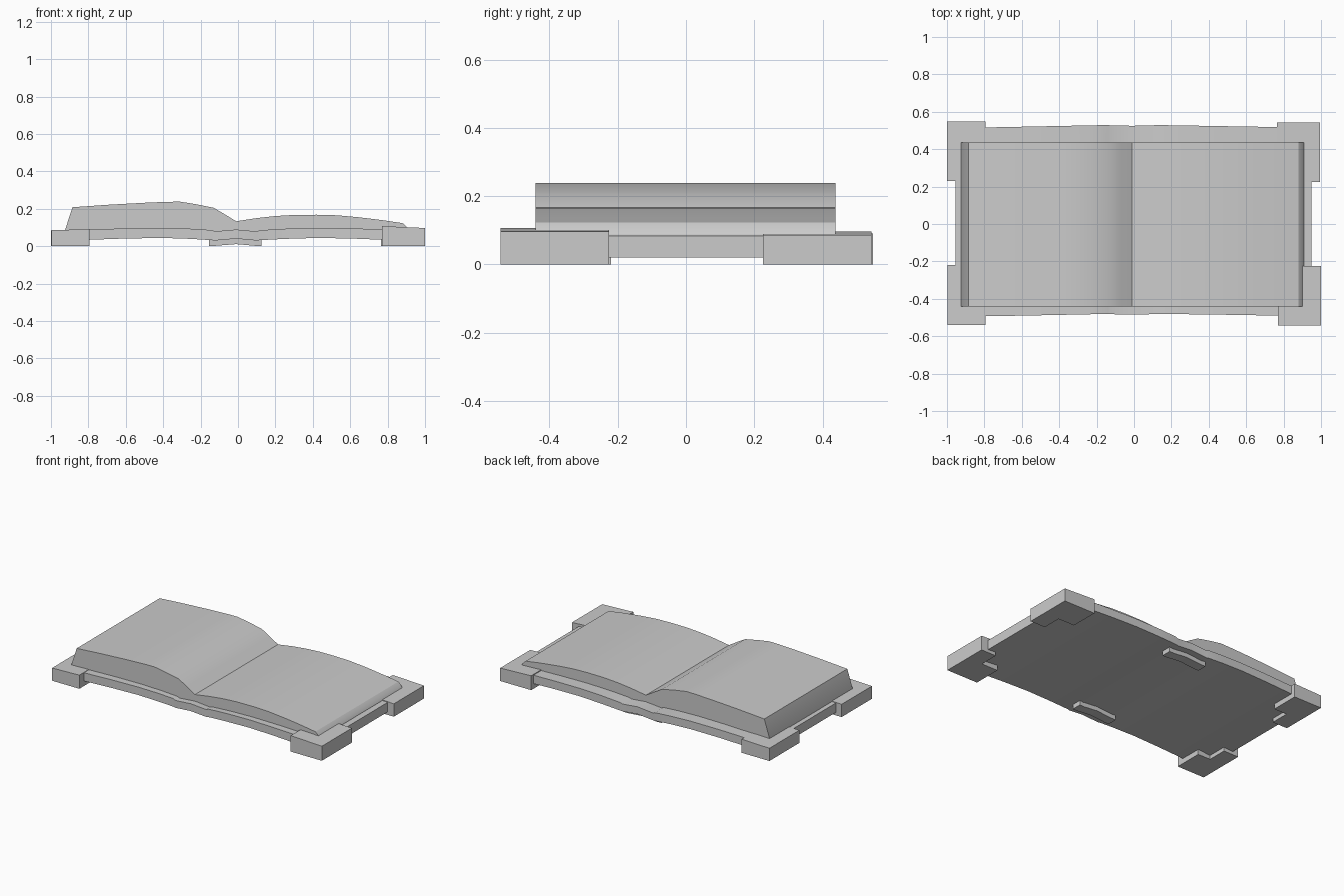
import bpy
import math

grey = bpy.data.materials.new("plain grey")
grey.diffuse_color = (0.6, 0.6, 0.6, 1)


def make(name, verts, faces, smooth=False):
    mesh = bpy.data.meshes.new(name)
    mesh.from_pydata(verts, [], faces)
    mesh.materials.append(grey)
    obj = bpy.data.objects.new(name, mesh)
    bpy.context.collection.objects.link(obj)
    if smooth:
        bpy.ops.object.select_all(action='DESELECT')
        obj.select_set(True)
        bpy.context.view_layer.objects.active = obj
        bpy.ops.object.shade_smooth_by_angle(angle=math.radians(30))
    return obj


def loft(name, stations, smooth=True):
    """Closed slab through rectangular sections (x, z low, z high, y front, y back)."""
    verts, faces = [], []
    for x, lo, hi, y0, y1 in stations:
        verts += [(x, y0, lo), (x, y1, lo), (x, y1, hi), (x, y0, hi)]
    for i in range(len(stations) - 1):
        a, b = 4 * i, 4 * i + 4
        for j in range(4):
            k = (j + 1) % 4
            faces.append((a + j, a + k, b + k, b + j))
    e = len(verts) - 4
    faces += [(3, 2, 1, 0), (e, e + 1, e + 2, e + 3)]
    return make(name, verts, faces, smooth)


# Cover: two gently arched boards joined by a creased spine
loft("cover", [
    (-0.955, 0.020, 0.083, -0.493, 0.515), (-0.80, 0.034, 0.089, -0.493, 0.516),
    (-0.60, 0.041, 0.095, -0.490, 0.520), (-0.40, 0.044, 0.097, -0.486, 0.524),
    (-0.25, 0.039, 0.093, -0.483, 0.527), (-0.14, 0.032, 0.086, -0.480, 0.529),
    (-0.125, 0.030, 0.079, -0.482, 0.527), (-0.01, 0.040, 0.089, -0.485, 0.525),
    (0.10, 0.030, 0.079, -0.482, 0.527), (0.115, 0.032, 0.085, -0.480, 0.529),
    (0.25, 0.039, 0.093, -0.482, 0.527), (0.42, 0.044, 0.097, -0.484, 0.524),
    (0.60, 0.041, 0.095, -0.487, 0.521), (0.78, 0.034, 0.090, -0.490, 0.518),
    (0.95, 0.020, 0.084, -0.490, 0.516)])

# Page block: thick left stack, centre gutter, thinner right stack
top = [(-0.885, 0.208), (-0.70, 0.221), (-0.50, 0.232), (-0.38, 0.237),
       (-0.31, 0.238), (-0.23, 0.225), (-0.13, 0.205), (-0.07, 0.170),
       (-0.01, 0.133), (0.10, 0.150), (0.20, 0.161), (0.30, 0.167),
       (0.42, 0.168), (0.53, 0.165), (0.65, 0.154), (0.78, 0.138),
       (0.88, 0.123), (0.90, 0.105), (0.91, 0.088)]
loft("pages", [(-0.93, 0.068, 0.070, -0.44, 0.437)]
     + [(x, 0.068, z, -0.44, 0.437) for x, z in top])

# Spine clips: short bent feet under the cover
for name, y0 in (("front_spine_clip", -0.42), ("back_spine_clip", 0.415)):
    loft(name, [(x, lo, 0.045, y0, y0 + 0.065)
                for x, lo in ((-0.155, 0.002), (-0.12, 0.002), (-0.01, 0.011),
                              (0.09, 0.002), (0.125, 0.002))], False)


# Corner guards: L-shaped prisms, tops sloping from inner to outer edge
def corner(name, x, y, inner_x, inner_y, z_in, z_out):
    sx, sy = math.copysign(1, x), math.copysign(1, y)
    mid_x, mid_y = x - sx * 0.11, y - sy * 0.19
    outline = [(x, y), (inner_x, y), (inner_x, mid_y), (mid_x, mid_y),
               (mid_x, inner_y), (x, inner_y)]
    if sx * sy < 0:
        outline.reverse()

    def height(px):
        return z_out + (z_in - z_out) * (px - x) / (inner_x - x)
    verts = [(px, py, 0) for px, py in outline]
    verts += [(px, py, height(px)) for px, py in outline]
    faces = [(5, 4, 3, 2, 1, 0), (6, 7, 8, 9, 10, 11)]
    faces += [(i, (i + 1) % 6, (i + 1) % 6 + 6, i + 6) for i in range(6)]
    make(name, verts, faces)


corner("front_left_corner", -0.997, -0.54, -0.795, -0.22, 0.091, 0.085)
corner("back_left_corner", -1.0, 0.547, -0.795, 0.23, 0.091, 0.085)
corner("front_right_corner", 1.0, -0.543, 0.77, -0.225, 0.107, 0.097)
corner("back_right_corner", 0.995, 0.543, 0.765, 0.225, 0.096, 0.086)
